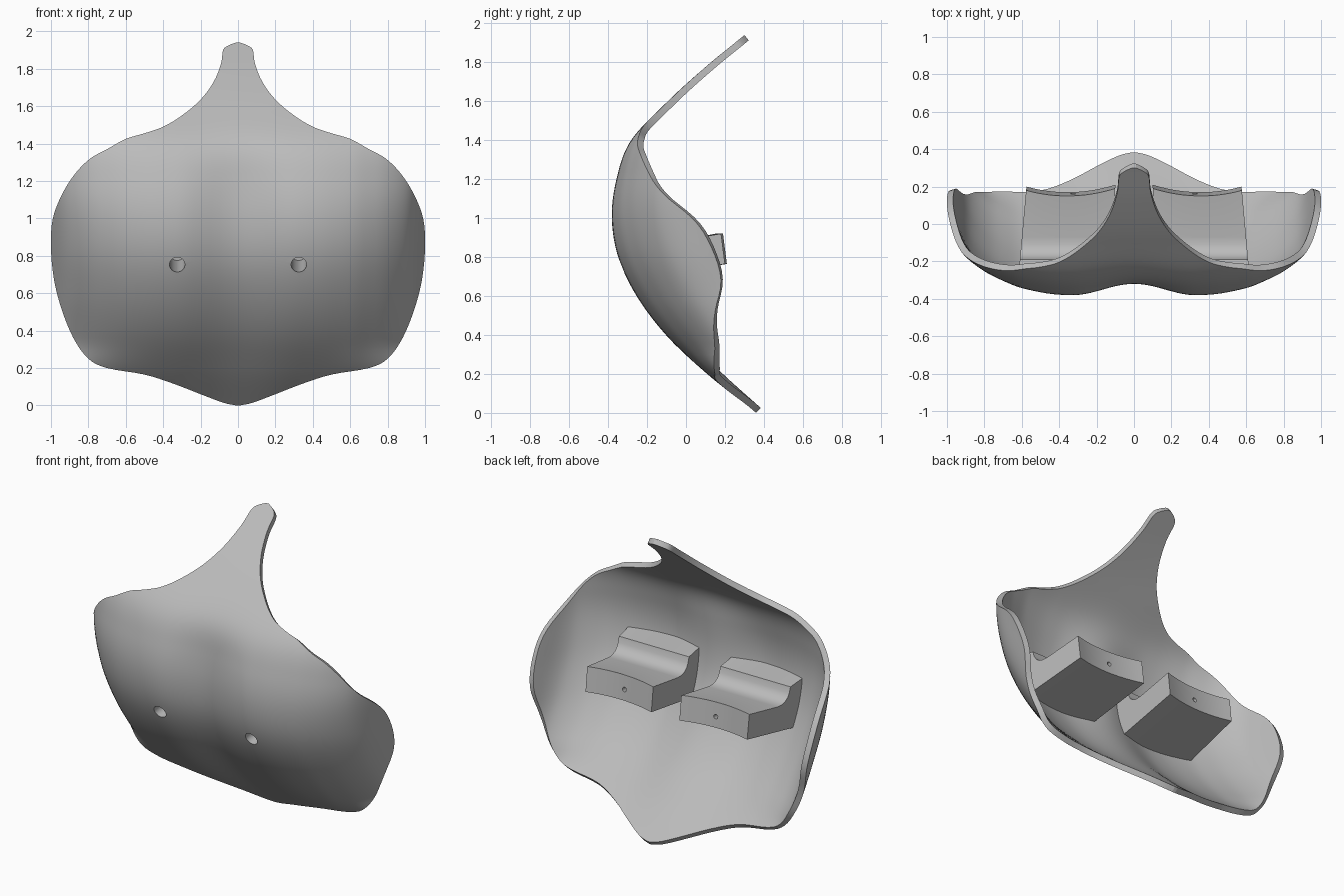
import bpy, bmesh, math
from mathutils import Vector

cube = bpy.data.objects.get("Cube")
if cube:
    bpy.data.objects.remove(cube, do_unlink=True)

grey = bpy.data.materials.new("plain_grey")
grey.use_nodes = True
grey.diffuse_color = (0.5, 0.5, 0.5, 1)
grey.node_tree.nodes["Principled BSDF"].inputs["Base Color"].default_value = (0.5, 0.5, 0.5, 1)


def curve(points):
    """Smooth function through the given (t, value) points."""
    def slope(i):
        a, b = points[max(i - 1, 0)], points[min(i + 1, len(points) - 1)]
        return (b[1] - a[1]) / (b[0] - a[0])

    def value(t):
        i = 0
        while i < len(points) - 2 and t > points[i + 1][0]:
            i += 1
        (t0, v0), (t1, v1) = points[i], points[i + 1]
        h = t1 - t0
        s = min(max((t - t0) / h, 0), 1)
        return (v0 * (1 + 2 * s) * (1 - s) ** 2 + slope(i) * h * s * (1 - s) ** 2
                + v1 * s * s * (3 - 2 * s) + slope(i + 1) * h * s * s * (s - 1))
    return value


# Shell shape: foremost line by height, sideways wrap, and central valley
ridge = curve([(0, .36), (.2, .11), (.4, -.1), (.6, -.25), (.8, -.345), (1, -.378),
               (1.2, -.355), (1.4, -.28), (1.6, -.09), (1.8, .13), (1.94, .3)])
wrap = curve([(0, 0), (.4, 0), (.6, .04), (.7, .085), (.8, .145), (.9, .24), (.95, .33), (1, .48)])
wrap_amount = curve([(0, .1), (.2, .45), (.35, .95), (.6, 1.1), (.85, 1.02),
                     (1.1, .83), (1.32, .65), (1.5, .4), (1.94, 0)])
valley = curve([(0, 0), (.3, .04), (.7, .055), (1.1, .055), (1.5, 0), (1.94, 0)])


def surface(x, z):
    x = abs(x)
    dip = (0.5 + 0.5 * math.cos(math.pi * min(x / .34, 1))) * valley(z)
    return ridge(z) + wrap(x) * wrap_amount(z) + dip


def new_object(name, bm):
    bmesh.ops.recalc_face_normals(bm, faces=bm.faces)
    mesh = bpy.data.meshes.new(name)
    bm.to_mesh(mesh)
    bm.free()
    mesh.materials.append(grey)
    obj = bpy.data.objects.new(name, mesh)
    bpy.context.collection.objects.link(obj)
    return obj


def activate(obj):
    bpy.ops.object.select_all(action='DESELECT')
    obj.select_set(True)
    bpy.context.view_layer.objects.active = obj


# Half outline of the shell as (half width, height)
outline = [(.01, 0), (.08, .015), (.2, .06), (.35, .118), (.5, .165), (.7, .2), (.8, .25),
           (.88, .36), (.945, .52), (.985, .68), (1, .85), (.99, 1), (.94, 1.13), (.87, 1.24),
           (.79, 1.32), (.7, 1.37), (.6, 1.425), (.5, 1.455), (.4, 1.49), (.3, 1.55),
           (.2, 1.635), (.13, 1.73), (.09, 1.83), (.08, 1.9), (.05, 1.925), (.01, 1.94)]
index = list(range(len(outline)))
width = curve([(i, outline[i][0]) for i in index])
height = curve([(i, outline[i][1]) for i in index])

# Shell: rows across the outline, thickened inwards
STEPS, COLS = 4, 64
bm = bmesh.new()
rows = []
for r in range((len(outline) - 1) * STEPS + 1):
    w, z = width(r / STEPS), height(r / STEPS)
    row = []
    for c in range(COLS + 1):
        x = w * math.sin(math.pi * (c / COLS - 0.5))
        row.append(bm.verts.new((x, surface(x, z), z)))
    rows.append(row)
for a, b in zip(rows, rows[1:]):
    for c in range(COLS):
        bm.faces.new((a[c], a[c + 1], b[c + 1], b[c]))
shell = new_object("shell", bm)
if shell.data.polygons[len(shell.data.polygons) // 2].normal.y > 0:
    shell.data.flip_normals()
activate(shell)
solid = shell.modifiers.new("thickness", 'SOLIDIFY')
solid.thickness = 0.035
solid.offset = -1
bpy.ops.object.modifier_apply(modifier=solid.name)


# Pad: a block from the shell backwards, hollowed along its back edge
def make_pad(name, side):
    bm = bmesh.new()
    sections = []
    count = 12
    for i in range(count + 1):
        t = i / count
        bow = 0.035 * (1 - (2 * t - 1) ** 2) + 0.01 * t
        x_mid = .1 + .5 * t
        front = [(surface(x_mid, z) + 0.018, z) for z in (.985, .84, .69)]
        profile = [(.21 - bow, .765), (.19 - bow, .92), (-.07, .878), (-.11, .877), (-.14, .886),
                   (-.165, .905), (-.18, .93), (-.19, .965)] + front
        ring = []
        for y, z in profile:
            x = .1 + .475 * t + (.2 - y) * (.03 + .06 * t)
            ring.append(bm.verts.new((side * x, y, z)))
        sections.append(ring)
    for a, b in zip(sections, sections[1:]):
        for k in range(len(a)):
            n = (k + 1) % len(a)
            bm.faces.new((a[k], a[n], b[n], b[k]))
    bm.faces.new(sections[0])
    bm.faces.new(sections[-1])
    return new_object(name, bm)


# Drill along the tilted axis of a pad
def drill(target, side, radius, start, end):
    axis = Vector((0, -.987, -.16)).normalized()
    origin = Vector((side * .325, .18, .835))
    bm = bmesh.new()
    bmesh.ops.create_cone(bm, cap_ends=True, segments=32, radius1=radius, radius2=radius,
                          depth=end - start)
    cutter = new_object("drill_helper", bm)
    cutter.hide_render = True
    cutter.rotation_mode = 'QUATERNION'
    cutter.rotation_quaternion = axis.to_track_quat('Z', 'Y')
    cutter.location = origin + axis * (start + end) / 2
    activate(target)
    cut = target.modifiers.new("drill", 'BOOLEAN')
    cut.operation = 'DIFFERENCE'
    cut.solver = 'EXACT'
    cut.object = cutter
    bpy.ops.object.modifier_apply(modifier=cut.name)
    bpy.data.objects.remove(cutter, do_unlink=True)


parts = [shell]
for name, side in (("left_pad", 1), ("right_pad", -1)):
    pad = make_pad(name, side)
    drill(shell, side, .041, .3, .8)
    drill(pad, side, .041, .12, .8)
    drill(pad, side, .014, -.1, .2)
    parts.append(pad)

for part in parts:
    activate(part)
    bpy.ops.object.shade_smooth_by_angle(angle=math.radians(35))
